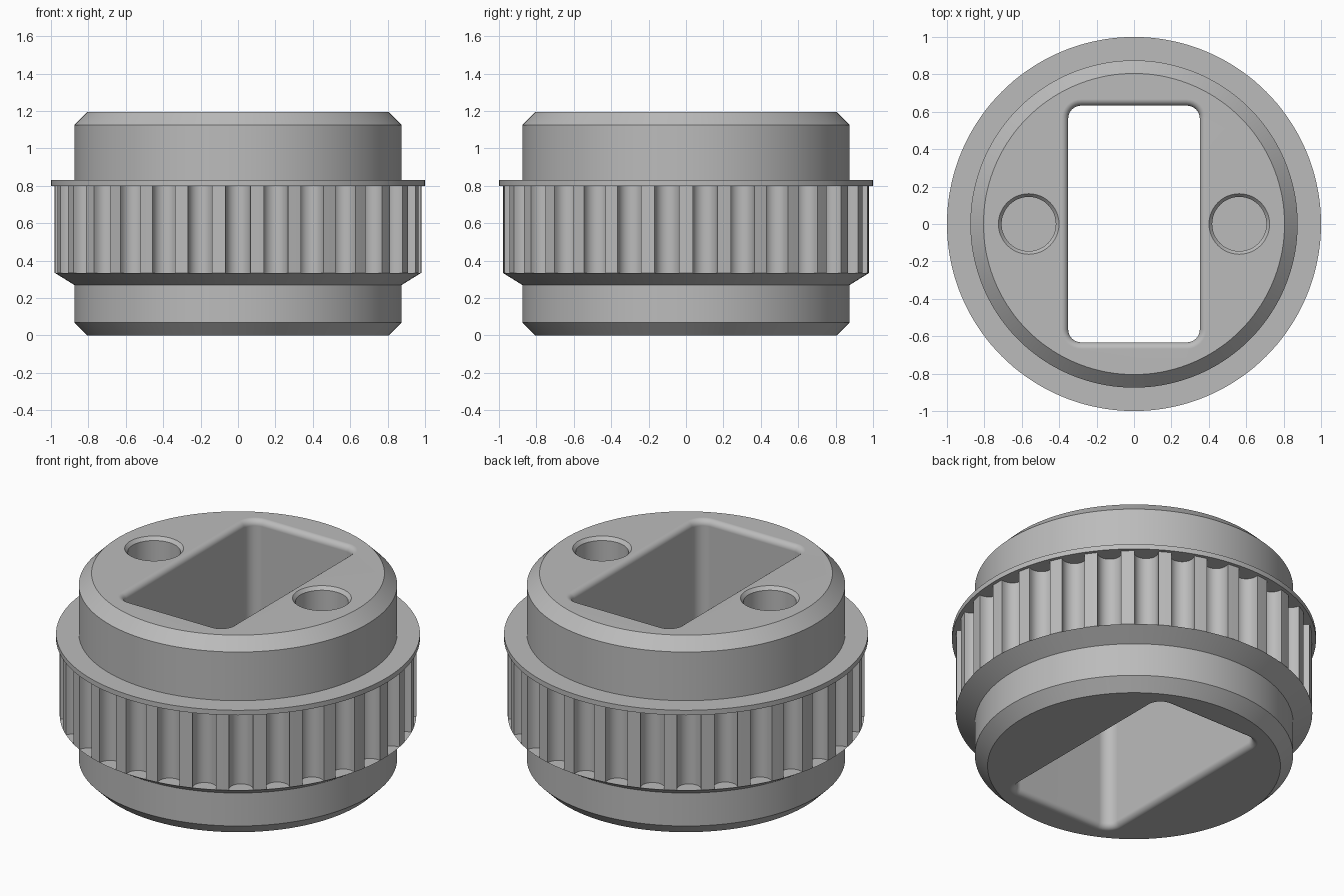
import bpy, bmesh, math
from math import sin, cos, pi, radians

cube = bpy.data.objects.get("Cube")
if cube:
    bpy.data.objects.remove(cube, do_unlink=True)

grey = bpy.data.materials.new("machined_grey")
grey.use_nodes = True
grey.diffuse_color = (0.5, 0.5, 0.5, 1)
grey.node_tree.nodes["Principled BSDF"].inputs["Base Color"].default_value = (0.5, 0.5, 0.5, 1)

TOP = 1.195


def circle(r, cx=0, n=144):
    return [(cx + r * cos(2 * pi * i / n), r * sin(2 * pi * i / n)) for i in range(n)]


def rounded_rect(hx, hy, r, n=8):
    pts = []
    for q, (sx, sy) in enumerate([(1, 1), (-1, 1), (-1, -1), (1, -1)]):
        for i in range(n + 1):
            a = (q + i / n) * pi / 2
            pts.append((sx * (hx - r) + r * cos(a), sy * (hy - r) + r * sin(a)))
    return pts


def tooth_outline(teeth=30, tip=0.98, depth=0.085, half=0.066, n=12):
    """Flat lands parted by round-bottomed grooves."""
    pts = []
    for k in range(teeth):
        a = 2 * pi * (k + 0.5) / teeth
        rim = math.sqrt(tip ** 2 - half ** 2)
        groove = [(rim, -half)]
        for i in range(n + 1):
            t = -pi / 2 + pi * i / n
            groove.append((tip - depth + half - half * cos(t), half * sin(t)))
        groove.append((rim, half))
        pts += [(u * cos(a) - v * sin(a), u * sin(a) + v * cos(a)) for u, v in groove]
        # middle of the land
        b = 2 * pi * (k + 1) / teeth
        pts.append((tip * cos(b), tip * sin(b)))
    return pts


def loft(name, levels, caps=True):
    """Join a stack of (z, outline) loops into a mesh object."""
    bm = bmesh.new()
    rings = [[bm.verts.new((x, y, z)) for x, y in pts] for z, pts in levels]
    for lo, hi in zip(rings, rings[1:]):
        for i in range(len(lo)):
            j = (i + 1) % len(lo)
            bm.faces.new((lo[i], lo[j], hi[j], hi[i]))
    if caps:
        bm.faces.new(rings[0][::-1])
        bm.faces.new(rings[-1])
    mesh = bpy.data.meshes.new(name)
    bm.to_mesh(mesh)
    bm.free()
    mesh.materials.append(grey)
    ob = bpy.data.objects.new(name, mesh)
    bpy.context.collection.objects.link(ob)
    return ob


def activate(ob):
    bpy.ops.object.select_all(action="DESELECT")
    ob.select_set(True)
    bpy.context.view_layer.objects.active = ob


def cut(ob, cutter):
    cutter.hide_render = True
    mod = ob.modifiers.new("cut", "BOOLEAN")
    mod.operation = "DIFFERENCE"
    mod.solver = "EXACT"
    mod.object = cutter
    activate(ob)
    bpy.ops.object.modifier_apply(modifier=mod.name)
    bpy.data.objects.remove(cutter, do_unlink=True)


# Turned body: lower hub, conical flange, belt seat, thin flange, upper hub
profile = [(0, 0.805), (0.07, 0.875), (0.27, 0.875), (0.335, 0.98),
           (0.335, 0.87), (0.8, 0.87), (0.8, 1), (0.83, 1),
           (0.83, 0.875), (1.125, 0.875), (TOP, 0.805)]
body = loft("pulley_body", [(z, circle(r)) for z, r in profile])

# Through slot with rounded rims
F, STEPS = 0.035, 6
rim = [(F - F * cos(t), F - F * sin(t)) for t in (pi / 2 * i / STEPS for i in range(STEPS + 1))]
rim = [(-0.05, F)] + rim
flare = rim + [(TOP - z, o) for z, o in reversed(rim)]
cut(body, loft("slot_cutter", [(z, rounded_rect(0.352 + o, 0.633 + o, 0.07 + o)) for z, o in flare]))

# Two blind pin holes with chamfered rims
for side in (-1, 1):
    steps = [(TOP - 0.25, 0.145), (TOP - 0.02, 0.145), (TOP, 0.162), (TOP + 0.05, 0.162)]
    cut(body, loft("hole_cutter", [(z, circle(r, side * 0.563, 48)) for z, r in steps]))

# Toothed belt ring, closed by the flanges above and below
outline = tooth_outline()
teeth = loft("belt_teeth", [(0.335, outline), (0.8, outline)], caps=False)

for ob in (body, teeth):
    activate(ob)
    bpy.ops.object.shade_smooth_by_angle(angle=radians(30))
    weighted = ob.modifiers.new("weighted_normals", "WEIGHTED_NORMAL")
    weighted.keep_sharp = True
